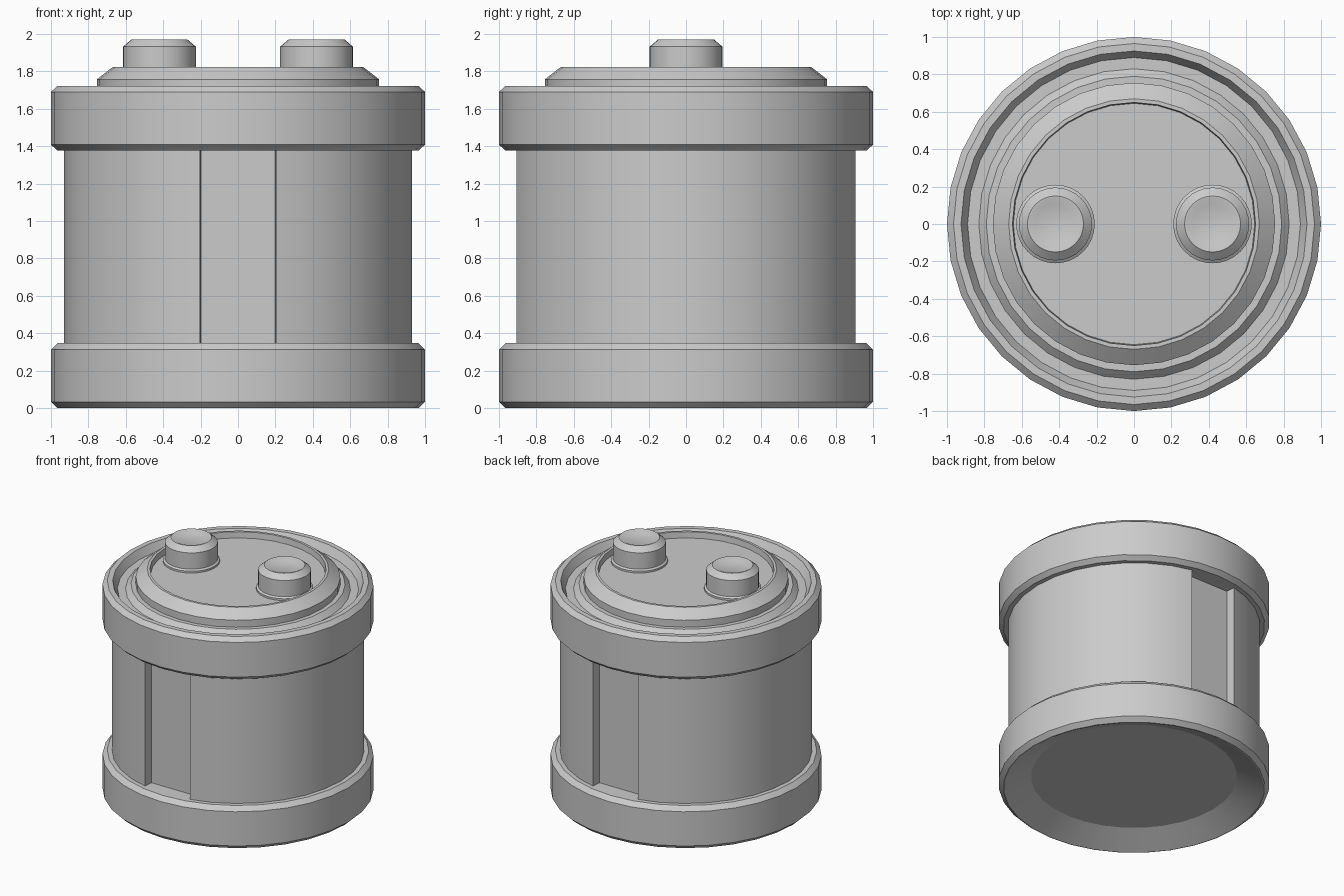
import bpy, bmesh, math

if "Cube" in bpy.data.objects:
    bpy.data.objects.remove(bpy.data.objects["Cube"])

SIDES = 32


def finish(name, bm):
    bmesh.ops.recalc_face_normals(bm, faces=bm.faces)
    mesh = bpy.data.meshes.new(name)
    bm.to_mesh(mesh)
    bm.free()
    obj = bpy.data.objects.new(name, mesh)
    bpy.context.collection.objects.link(obj)
    bpy.ops.object.select_all(action='DESELECT')
    obj.select_set(True)
    bpy.context.view_layer.objects.active = obj
    bpy.ops.object.shade_smooth_by_angle(angle=math.radians(25))
    return obj


def lathe(name, profile, x=0.0, sides=SIDES):
    """Revolve (radius, z) points about z and cap both open ends."""
    bm = bmesh.new()
    rings = []
    for r, z in profile:
        rings.append([bm.verts.new((x + r * math.sin(2 * math.pi * i / sides),
                                    r * math.cos(2 * math.pi * i / sides), z))
                      for i in range(sides)])
    for a, b in zip(rings, rings[1:]):
        for i in range(sides):
            j = (i + 1) % sides
            bm.faces.new((a[i], a[j], b[j], b[i]))
    bm.faces.new(rings[0])
    bm.faces.new(rings[-1])
    return finish(name, bm)


# Body: round wall with a flat-floored slot at front and back
R, SLOT_X, SLOT_Y, WALL_Y = 0.93, 0.20, 0.83, 0.905
half = [(-SLOT_X + 0.003, SLOT_Y), (SLOT_X - 0.003, SLOT_Y), (SLOT_X + 0.003, WALL_Y)]
for i in range(2, 15):
    a = 2 * math.pi * i / SIDES
    half.append((R * math.sin(a), R * math.cos(a)))
half.append((SLOT_X + 0.003, -WALL_Y))
outline = half + [(-x, -y) for x, y in half]
bm = bmesh.new()
base = bm.faces.new([bm.verts.new((x, y, 0.3)) for x, y in outline])
top = bmesh.ops.extrude_face_region(bm, geom=[base], use_keep_orig=True)
bmesh.ops.translate(bm, vec=(0, 0, 1.13),
                    verts=[v for v in top['geom'] if isinstance(v, bmesh.types.BMVert)])
finish("body", bm)

# Bottom collar with a dished underside
lathe("bottom_collar", [(0.76, 0.095), (0.955, 0.0), (0.965, 0.0), (1.0, 0.033),
                        (1.0, 0.312), (0.965, 0.347), (0.9, 0.347)])

# Top collar, gutter, stepped lid and recessed lid panel
lathe("top_collar_and_lid", [
    (0.9, 1.377), (0.965, 1.377), (1.0, 1.408), (1.0, 1.69), (0.965, 1.723),
    (0.925, 1.723), (0.89, 1.66), (0.83, 1.66), (0.79, 1.70), (0.755, 1.70),
    (0.755, 1.757), (0.67, 1.823), (0.65, 1.823), (0.645, 1.775)])

# Two terminals with a small foot and a dimpled top
for side, x in (("left", -0.42), ("right", 0.42)):
    lathe(side + "_terminal", [
        (0.21, 1.765), (0.21, 1.79), (0.195, 1.80), (0.195, 1.932), (0.15, 1.97),
        (0.14, 1.97), (0.105, 1.955)], x)
